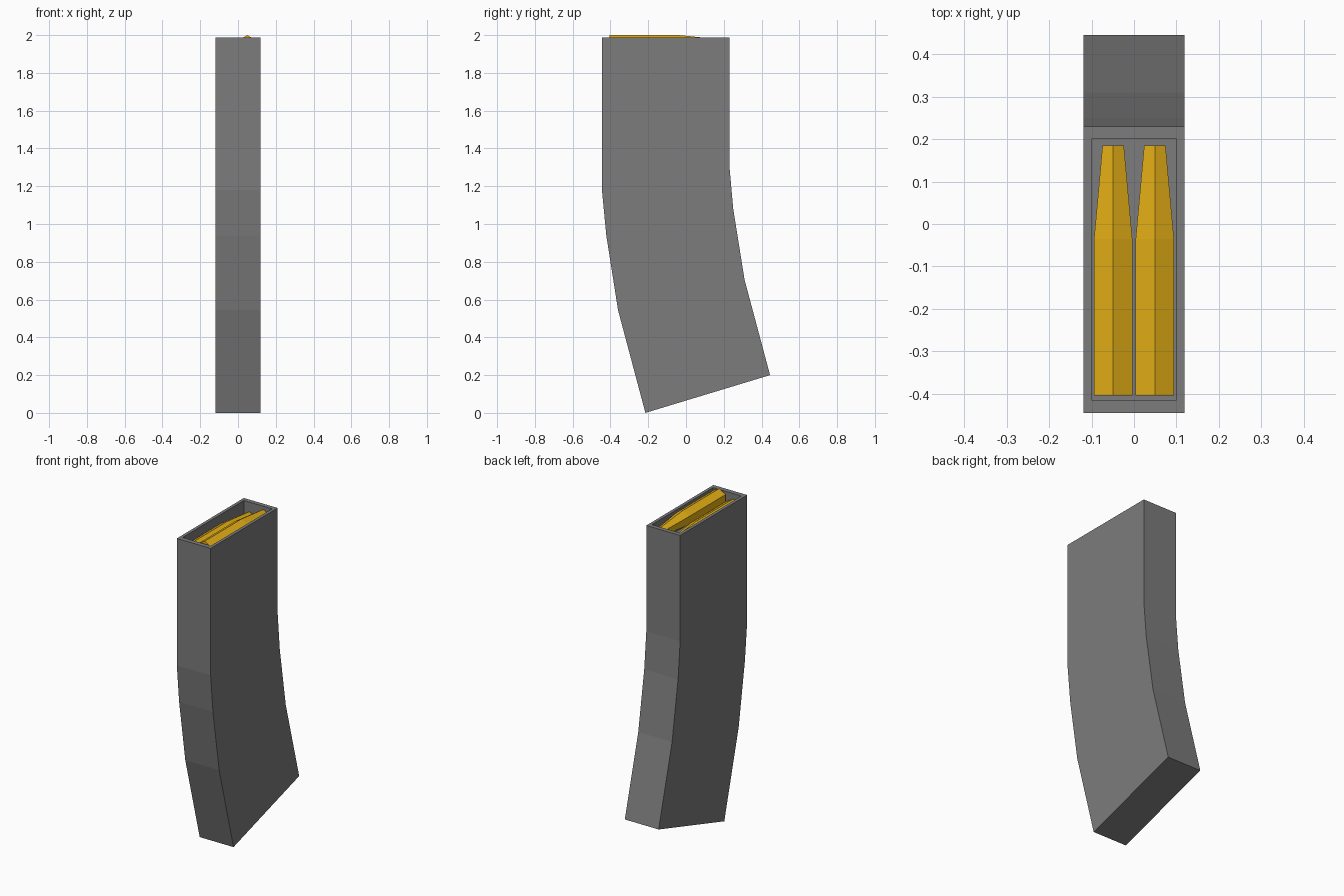
import bpy, bmesh, math
from mathutils import Vector

if "Cube" in bpy.data.objects:
    bpy.data.objects.remove(bpy.data.objects["Cube"])


def add_material(name, color):
    material = bpy.data.materials.new(name)
    material.diffuse_color = color
    material.use_nodes = True
    material.node_tree.nodes["Principled BSDF"].inputs["Base Color"].default_value = material.diffuse_color
    return material


def add_object(name, bm, material):
    bmesh.ops.recalc_face_normals(bm, faces=bm.faces)
    mesh = bpy.data.meshes.new(name)
    bm.to_mesh(mesh)
    bm.free()
    obj = bpy.data.objects.new(name, mesh)
    bpy.context.collection.objects.link(obj)
    mesh.materials.append(material)
    return obj


dark_metal = add_material("dark_metal", (0.2, 0.2, 0.2, 1))
brass = add_material("brass", (0.78, 0.43, 0.008, 1))

# Curved box: side profile (y, z) extruded across the width
TOP = 1.988
profile = [(-0.445, TOP), (-0.445, 1.18), (-0.422, 0.94), (-0.36, 0.545), (-0.215, 0.0),
           (0.445, 0.20), (0.31, 0.705), (0.25, 1.08), (0.229, 1.315), (0.229, TOP)]
bm = bmesh.new()
side = bm.faces.new([bm.verts.new((-0.119, y, z)) for y, z in profile])
ext = bmesh.ops.extrude_face_region(bm, geom=[side])
bmesh.ops.translate(bm, vec=(0.238, 0, 0),
                    verts=[v for v in ext["geom"] if isinstance(v, bmesh.types.BMVert)])
bmesh.ops.recalc_face_normals(bm, faces=bm.faces)

# Open pocket: inset the top face, then push it down
top = next(f for f in bm.faces if all(abs(v.co.z - TOP) < 1e-5 for v in f.verts))
bmesh.ops.inset_region(bm, faces=[top], thickness=0.02, use_even_offset=True)
for v in top.verts:
    v.co.y = -0.415 if v.co.y < 0 else 0.201
floor = bmesh.ops.extrude_discrete_faces(bm, faces=[top])["faces"][0]
for v in floor.verts:
    v.co.z = 1.85
add_object("curved_case", bm, dark_metal)


# Staggered six-sided rounds with tapered ends
def add_round(name, x, z):
    bm = bmesh.new()
    rings = []
    for y, r in [(-0.404, 0.052), (-0.035, 0.052), (0.185, 0.029)]:
        rings.append([bm.verts.new(Vector((x + r * math.sin(i * math.pi / 3), y,
                                           z + r * math.cos(i * math.pi / 3))))
                      for i in range(6)])
    for a, b in zip(rings, rings[1:]):
        for i in range(6):
            j = (i + 1) % 6
            bm.faces.new((a[i], a[j], b[j], b[i]))
    bm.faces.new(rings[0])
    bm.faces.new(rings[-1])
    add_object(name, bm, brass)


add_round("upper_round", 0.049, 1.948)
add_round("lower_round", -0.049, 1.908)
